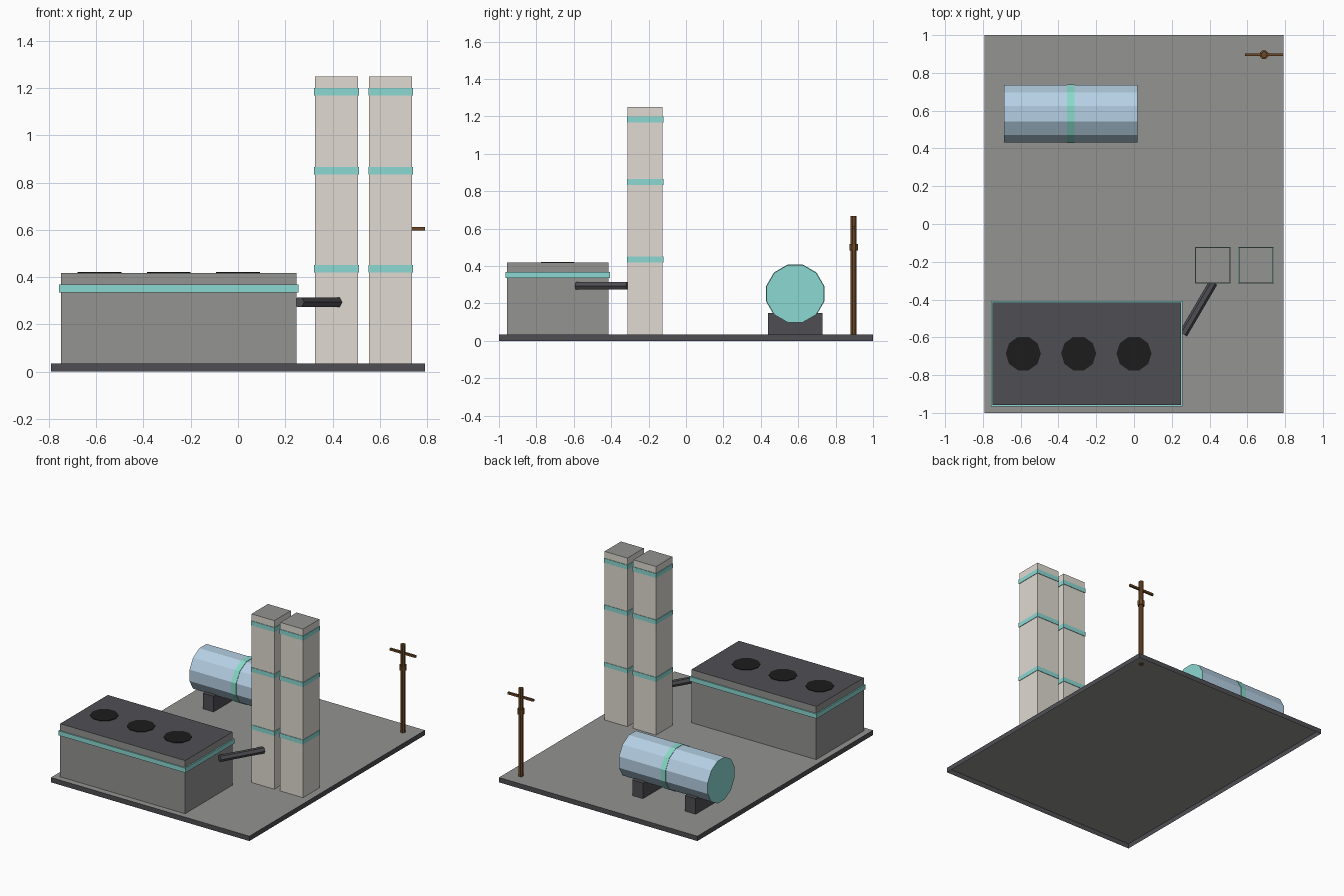
import bpy
import bmesh
from math import pi
from mathutils import Matrix, Vector

if "Cube" in bpy.data.objects:
    bpy.data.objects.remove(bpy.data.objects["Cube"], do_unlink=True)


def make_material(name, hex_code):
    srgb = [int(hex_code[i:i + 2], 16) / 255 for i in (0, 2, 4)]
    color = [c / 12.92 if c <= 0.04045 else ((c + 0.055) / 1.055) ** 2.4 for c in srgb] + [1]
    mat = bpy.data.materials.new(name)
    mat.use_nodes = True
    mat.diffuse_color = color
    mat.node_tree.nodes["Principled BSDF"].inputs["Base Color"].default_value = color
    return mat


concrete = make_material("concrete grey", "939391")
dark = make_material("dark slate", "4f4e53")
beige = make_material("tower beige", "e0dbd2")
teal = make_material("trim teal", "8cd8d2")
mint = make_material("band mint", "88dac8")
steel = make_material("pale steel blue", "b5d0e3")
black = make_material("fan black", "1c1c1c")
wood = make_material("wood brown", "6b4726")


def finish(name, bm, mats, rule=None):
    """Turn a bmesh into an object; rule(face) picks the second material."""
    bm.normal_update()
    for face in bm.faces:
        face.material_index = 1 if rule and rule(face) else 0
    mesh = bpy.data.meshes.new(name)
    bm.to_mesh(mesh)
    bm.free()
    for mat in mats:
        mesh.materials.append(mat)
    obj = bpy.data.objects.new(name, mesh)
    bpy.context.collection.objects.link(obj)
    return obj


def box(name, center, size, z0, z1, mats, rule=None, open_bottom=False):
    bm = bmesh.new()
    place = Matrix.Translation((*center, (z0 + z1) / 2)) @ Matrix.Diagonal((*size, z1 - z0, 1))
    bmesh.ops.create_cube(bm, size=1, matrix=place)
    if open_bottom:
        bm.normal_update()
        under = [f for f in bm.faces if f.normal.z < -0.9]
        bmesh.ops.delete(bm, geom=under, context='FACES')
    return finish(name, bm, mats, rule)


def rod(name, start, end, radius, sides, mats, rule=None):
    """Prism between two points, with a flat side on its upper axis."""
    start, end = Vector(start), Vector(end)
    axis = end - start
    turn = axis.to_track_quat('Z', 'Y').to_matrix().to_4x4()
    place = Matrix.Translation((start + end) / 2) @ turn @ Matrix.Rotation(pi / sides, 4, 'Z')
    bm = bmesh.new()
    bmesh.ops.create_cone(bm, cap_ends=True, segments=sides, radius1=radius,
                          radius2=radius, depth=axis.length, matrix=place)
    return finish(name, bm, mats, rule)


def faces_up(face):
    return face.normal.z > 0.9


GROUND = 0.035

# Ground sheet with dark skirts, hollow underneath
box("ground_slab", (0, 0), (1.582, 2), 0, GROUND, [dark, concrete], faces_up, True)

# Main hall, trim band and roof fans
hall = (-0.25, -0.686)
box("hall", hall, (0.996, 0.542), GROUND, 0.418, [concrete, dark], faces_up, True)
box("hall_band", hall, (1.014, 0.558), 0.335, 0.368, [teal])
for i in range(3):
    x = -0.586 + 0.293 * i
    rod(f"roof_fan_{i + 1}", (x, hall[1], 0.41), (x, hall[1], 0.422), 0.093, 10, [black])

# Twin towers with three bands each
for side, x in (("right", 0.414), ("left", 0.643)):
    x += 0.003
    box(f"{side}_tower", (x, -0.218), (0.182, 0.187), GROUND, 1.25,
        [beige, concrete], faces_up, True)
    for i, z in enumerate((0.436, 0.85, 1.185)):
        box(f"{side}_tower_band_{i + 1}", (x, -0.218), (0.189, 0.194),
            z - 0.016, z + 0.016, [teal])

# Duct from hall to tower
rod("duct", (0.26, -0.583, 0.294), (0.42, -0.31, 0.294), 0.0235, 6, [dark])

# Storage tank on two saddles
tank_x, tank_y, tank_z = -0.335, 0.584, 0.252
rod("tank", (tank_x - 0.354, tank_y, tank_z), (tank_x + 0.354, tank_y, tank_z), 0.158, 12,
    [steel, teal], lambda f: abs(f.normal.x) > 0.9)
rod("tank_band", (tank_x - 0.02, tank_y, tank_z), (tank_x + 0.02, tank_y, tank_z), 0.161, 12, [mint])
for side, offset in (("right", -0.21), ("left", 0.21)):
    box(f"{side}_saddle", (tank_x + offset, tank_y), (0.085, 0.29), GROUND, 0.148,
        [dark], open_bottom=True)

# Utility pole with collar and crossarm
px, py = 0.689, 0.896
rod("pole", (px, py, 0.03), (px, py, 0.668), 0.0175, 8, [wood])
rod("pole_collar", (px, py, 0.483), (px, py, 0.519), 0.0245, 8, [wood])
box("crossarm", (px, py), (0.204, 0.015), 0.598, 0.613, [wood])
